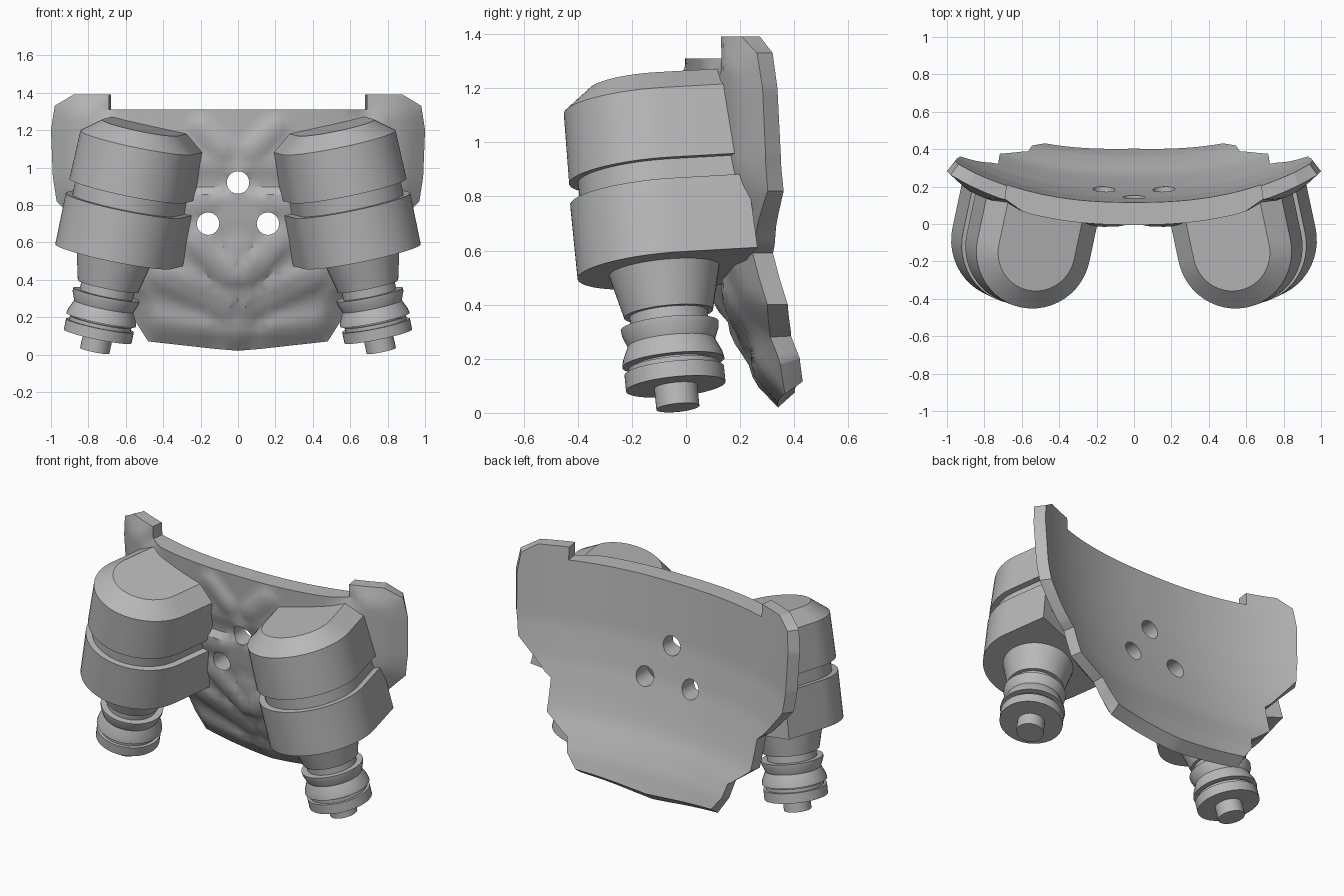
import bpy, bmesh, math
from mathutils import Vector, Matrix

cube = bpy.data.objects.get("Cube")
if cube:
    bpy.data.objects.remove(cube, do_unlink=True)

grey = bpy.data.materials.new("plain_grey")
grey.use_nodes = True
grey.diffuse_color = (0.48, 0.48, 0.48, 1)
grey.node_tree.nodes["Principled BSDF"].inputs["Base Color"].default_value = (0.48, 0.48, 0.48, 1)


def finish(bm, name, matrix=None):
    bmesh.ops.recalc_face_normals(bm, faces=bm.faces)
    mesh = bpy.data.meshes.new(name)
    bm.to_mesh(mesh)
    bm.free()
    mesh.materials.append(grey)
    ob = bpy.data.objects.new(name, mesh)
    bpy.context.collection.objects.link(ob)
    if matrix:
        ob.matrix_world = matrix
    return ob


def smooth(ob, degrees):
    bpy.ops.object.select_all(action='DESELECT')
    ob.select_set(True)
    bpy.context.view_layer.objects.active = ob
    bpy.ops.object.shade_smooth_by_angle(angle=math.radians(degrees))


def loft(name, rings, matrix):
    """Closed skin through rings that have equal point counts."""
    bm = bmesh.new()
    loops = [[bm.verts.new(p) for p in ring] for ring in rings]
    for a, b in zip(loops, loops[1:]):
        n = len(a)
        for i in range(n):
            bm.faces.new((a[i], a[(i + 1) % n], b[(i + 1) % n], b[i]))
    bm.faces.new(loops[0][::-1])
    bm.faces.new(loops[-1])
    ob = finish(bm, name, matrix)
    smooth(ob, 28)
    return ob


# ---- curved back plate -------------------------------------------------
half = [(0.69, 1.31), (0.69, 1.39), (0.88, 1.39), (0.98, 1.33), (1.0, 1.2),
        (0.99, 0.95), (0.97, 0.82), (0.78, 0.62), (0.74, 0.59), (0.73, 0.4),
        (0.57, 0.28), (0.55, 0.18), (0.48, 0.07), (0.12, 0.03)]
outline = half + [(0, 0.02)] + [(-x, z) for x, z in reversed(half)]
spine = [(0.02, 0.42), (0.2, 0.365), (0.3, 0.32), (0.4, 0.268), (0.5, 0.235),
         (0.7, 0.18), (0.92, 0.142), (1.39, 0.11)]

# armour relief: start, end, half width, height
relief = [((0, 0.55), (0, 0.1), 0.05, 0.02),
          ((0.05, 0.42), (0.22, 0.6), 0.04, 0.025),
          ((0.08, 0.27), (0.4, 0.42), 0.05, 0.02),
          ((0.2, 0.12), (0.42, 0.15), 0.06, 0.015),
          ((0.08, 1.1), (0.2, 1.22), 0.03, 0.02),
          ((0.07, 0.92), (0.22, 0.92), 0.03, -0.025),
          ((0.16, 0.82), (0.3, 0.8), 0.03, 0.015)]


def seg_dist(p, a, b):
    p, a, b = Vector(p), Vector(a), Vector(b)
    t = max(0, min(1, (p - a).dot(b - a) / (b - a).length_squared))
    return (p - a - (b - a) * t).length


def back_y(x, z):
    z = max(spine[0][0], min(spine[-1][0], z))
    for (z0, y0), (z1, y1) in zip(spine, spine[1:]):
        if z <= z1:
            return y0 + (y1 - y0) * (z - z0) / (z1 - z0) + 0.24 * abs(x) ** 2.4


def front_y(x, z):
    x = abs(x)
    rim = half + [(0, 0.02)]
    edge = min(seg_dist((x, z), a, b) for a, b in zip(rim, rim[1:]))
    y = back_y(x, z) - 0.08 - min(0.04, 0.4 * edge)
    for a, b, width, height in relief:
        fall = 1 - (seg_dist((x, z), a, b) - width) / 0.04
        y -= height * max(0, min(1, fall)) * min(1, edge / 0.08)
    return y


bm = bmesh.new()
front = bm.faces.new([bm.verts.new((x, -1, z)) for x, z in outline])
back = bmesh.ops.extrude_face_region(bm, geom=[front], use_keep_orig=True)
bmesh.ops.translate(bm, vec=(0, 2, 0), verts=[g for g in back["geom"] if isinstance(g, bmesh.types.BMVert)])
bmesh.ops.recalc_face_normals(bm, faces=bm.faces)


def slices(axis, low, count, step):
    normal = Vector((0, 0, 0))
    normal[axis] = 1
    for i in range(count):
        geom = bm.verts[:] + bm.edges[:] + bm.faces[:]
        bmesh.ops.bisect_plane(bm, geom=geom, dist=0.0005, plane_co=normal * (low + i * step), plane_no=normal)


slices(0, -0.96, 49, 0.04)
slices(2, 0.055, 33, 0.04)
for v in bm.verts:
    x, y, z = v.co
    if y < 0:
        v.co.y = front_y(x, z)
    else:
        # the rim is cut square to the curved shell, so the rear face is smaller
        x -= math.copysign(0.045 * x ** 4, x)
        z += 0.06 * max(0, 1 - z / 0.3)
        v.co = (x, back_y(x, z), z)
bmesh.ops.triangulate(bm, faces=bm.faces)
plate = finish(bm, "back_plate")

# three round through-holes
for x, z in ((0, 0.92), (0.16, 0.7), (-0.16, 0.7)):
    bm = bmesh.new()
    turn = Matrix.Translation((x, 0.1, z)) @ Matrix.Rotation(math.pi / 2, 4, 'X')
    bmesh.ops.create_cone(bm, cap_ends=True, segments=32, radius1=0.06, radius2=0.06, depth=1, matrix=turn)
    cutter = finish(bm, "hole_cutter")
    cutter.hide_render = True
    cut = plate.modifiers.new("hole", 'BOOLEAN')
    cut.operation = 'DIFFERENCE'
    cut.solver = 'EXACT'
    cut.object = cutter
    bpy.context.view_layer.objects.active = plate
    bpy.ops.object.modifier_apply(modifier=cut.name)
    bpy.data.objects.remove(cutter, do_unlink=True)
smooth(plate, 28)


# ---- thrusters ---------------------------------------------------------
def arch(t, r, rear):
    """Rounded front, straight sides and a flat rear."""
    arc = [math.pi + math.pi * i / 24 for i in range(25)]
    return [(r * math.cos(a), r * math.sin(a), t) for a in arc] + [(r, rear, t), (-r, rear, t)]


def circle(t, r):
    return [(r * math.cos(a), r * math.sin(a), t) for a in (math.tau * i / 40 for i in range(40))]


housing = {"upper_housing": [(0.9, 0.318, 0.245), (1.165, 0.312, 0.245), (1.245, 0.21, 0.23)],
           "housing_groove": [(0.78, 0.285, 0.255), (0.92, 0.285, 0.255)],
           "lower_housing": [(0.54, 0.322, 0.29), (0.82, 0.322, 0.28)]}
nozzle = {"nozzle_cone": [(0.375, 0.165), (0.58, 0.215)],
          "nozzle_neck": [(0.15, 0.145), (0.4, 0.145)],
          "flared_ring": [(0.19, 0.19), (0.215, 0.185), (0.265, 0.162), (0.31, 0.18), (0.33, 0.182)],
          "thin_collar": [(0.15, 0.168), (0.18, 0.168)],
          "nozzle_disc": [(0.1, 0.185), (0.16, 0.185)],
          "nozzle_pin": [(0.02, 0.08), (0.12, 0.08)]}

for side, label in ((-1, "right"), (1, "left")):
    up = Vector((-0.205 * side, -0.1, 1)).normalized()
    rear = Vector((-0.2 * side, 1, 0))
    rear = (rear - up * rear.dot(up)).normalized()
    across = rear.cross(up)
    frame = Matrix((across, rear, up)).transposed().to_4x4()
    frame.translation = (0.77 * side, -0.028, 0)
    for name, levels in housing.items():
        loft(f"{label}_{name}", [arch(*level) for level in levels], frame)
    for name, levels in nozzle.items():
        loft(f"{label}_{name}", [circle(*level) for level in levels], frame)
